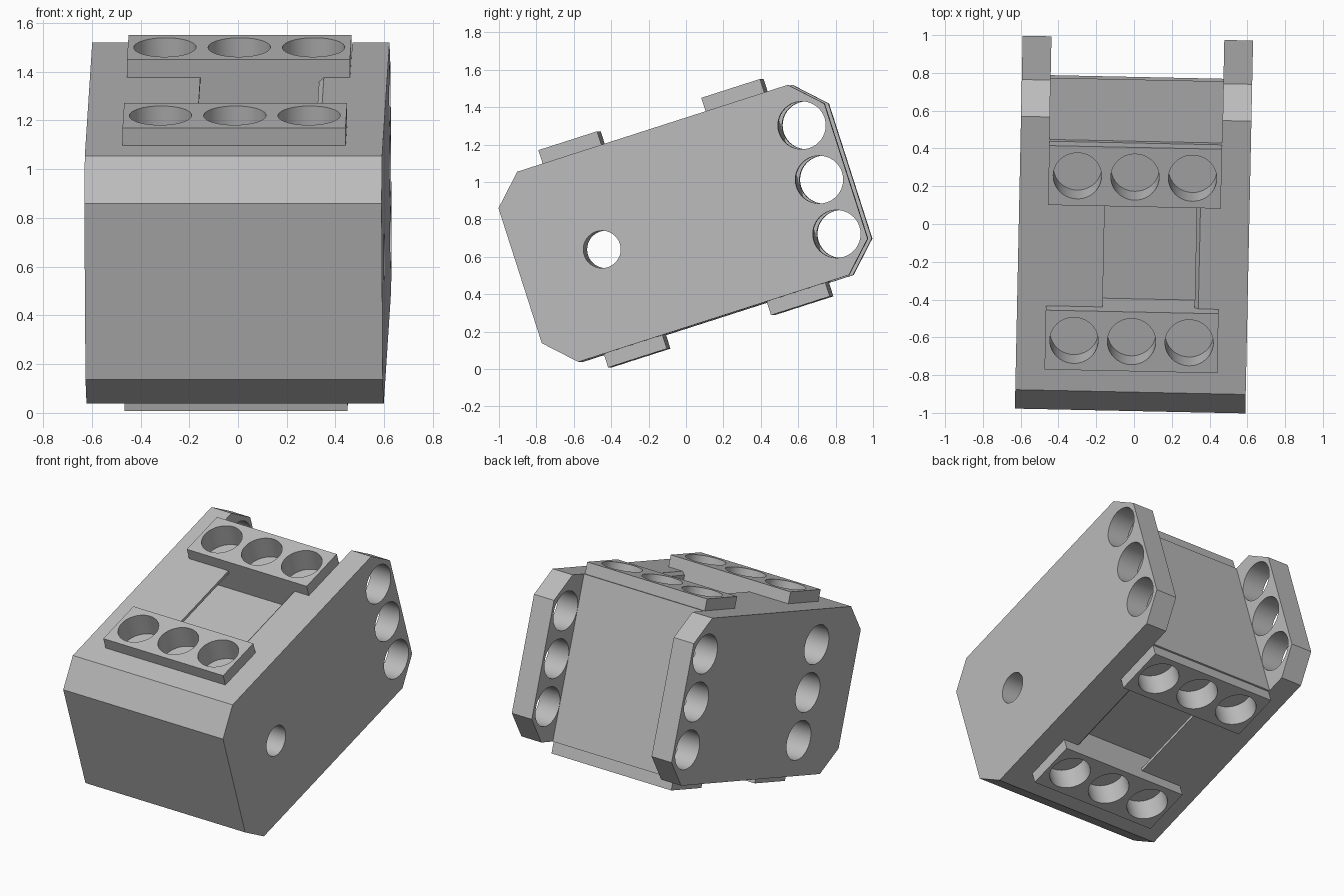
import bpy, bmesh, math
from mathutils import Matrix, Vector

cube = bpy.data.objects.get("Cube")
if cube:
    bpy.data.objects.remove(cube, do_unlink=True)

U = 0.305                       # spacing of the round holes
WIDTH = 2 * U                   # half width of the block
BACK, FRONT = 1.15, -0.68
LOW, HIGH = 0.208, 1.276
MID = (LOW + HIGH) / 2
PLATES = (-0.22, -0.22 + 3 * U)  # lengthwise plate centres
PLATE_HALF = 0.165
POSE = Matrix.Rotation(math.radians(-1.2), 4, 'Z') @ Matrix.Rotation(math.radians(17.8), 4, 'X')

grey = bpy.data.materials.new("light grey")
grey.use_nodes = True
grey.diffuse_color = (0.5, 0.5, 0.5, 1)
grey.node_tree.nodes["Principled BSDF"].inputs["Base Color"].default_value = grey.diffuse_color


def finish(name, bm):
    bmesh.ops.recalc_face_normals(bm, faces=bm.faces)
    bm.transform(POSE)
    mesh = bpy.data.meshes.new(name)
    bm.to_mesh(mesh)
    bm.free()
    mesh.materials.append(grey)
    obj = bpy.data.objects.new(name, mesh)
    bpy.context.collection.objects.link(obj)
    return obj


def prism(name, points, offset):
    bm = bmesh.new()
    face = bm.faces.new([bm.verts.new(p) for p in points])
    out = bmesh.ops.extrude_face_region(bm, geom=[face])
    moved = [g for g in out["geom"] if isinstance(g, bmesh.types.BMVert)]
    bmesh.ops.translate(bm, verts=moved, vec=Vector(offset))
    return finish(name, bm)


def box(name, a, b):
    pts = [(a[0], a[1], a[2]), (b[0], a[1], a[2]), (b[0], b[1], a[2]), (a[0], b[1], a[2])]
    return prism(name, pts, (0, 0, b[2] - a[2]))


def cylinder(centre, radius, length, axis):
    bm = bmesh.new()
    turn = Matrix.Rotation(math.pi / 2, 4, 'Y') if axis == 'X' else Matrix()
    bmesh.ops.create_cone(bm, cap_ends=True, segments=40, radius1=radius, radius2=radius,
                          depth=length, matrix=Matrix.Translation(centre) @ turn)
    return finish("hole_cutter", bm)


def cut(obj, cutter, keep=False):
    cutter.hide_render = True
    mod = obj.modifiers.new("cut", 'BOOLEAN')
    mod.operation, mod.solver, mod.object = 'DIFFERENCE', 'EXACT', cutter
    bpy.context.view_layer.objects.active = obj
    bpy.ops.object.modifier_apply(modifier=mod.name)
    if not keep:
        bpy.data.objects.remove(cutter, do_unlink=True)


# Main block with four bevelled corners
c = 0.155
outline = [(FRONT + c, LOW), (BACK - c, LOW), (BACK, LOW + c), (BACK, HIGH - c),
           (BACK - c, HIGH), (FRONT + c, HIGH), (FRONT, HIGH - c), (FRONT, LOW + c)]
body = prism("body", [(-WIDTH, v, w) for v, w in outline], (2 * WIDTH, 0, 0))

# Rear gap that leaves two side ears
cut(body, box("gap_cutter", (-1.5 * U, 0.87, -1), (1.5 * U, 2, 3)))

# Side holes: three through the ears, three blind ones on one side, one through the middle
for step in (-1, 0, 1):
    w = MID + step * U
    cut(body, cylinder((0, 1.0, w), 0.128, 3, 'X'))
    cut(body, cylinder((-WIDTH, PLATES[0], w), 0.128, 0.5, 'X'))
cut(body, cylinder((0, PLATES[0], MID), 0.1, 3, 'X'))

# Undercut pockets between the plates, above and below
start, end = PLATES[0] + PLATE_HALF, PLATES[1] - PLATE_HALF
pocket = [(-0.157, 0.05), (-0.157, -0.02), (-0.28, -0.152),
          (0.33, -0.152), (0.33, -0.02), (0.35, 0.0), (0.35, 0.05)]
for surface, sign in ((HIGH, 1), (LOW, -1)):
    pts = [(x, start, surface + sign * d) for x, d in pocket]
    cut(body, prism("pocket_cutter", pts, (0, end - start, 0)))

# Raised plates with three round sockets each, above and below
parts = [body]
for surface, sign, place in ((HIGH, 1, "top"), (LOW, -1, "bottom")):
    for centre, end_name in zip(PLATES, ("front", "rear")):
        outer = surface + sign * U / 4
        plate = box(f"{place}_{end_name}_plate",
                    (-1.5 * U, centre - PLATE_HALF, min(surface, outer)),
                    (1.5 * U, centre + PLATE_HALF, max(surface, outer)))
        for i in (-1, 0, 1):
            socket = cylinder((i * U, centre, outer), 0.128, U, 'Z')
            cut(plate, socket, keep=True)
            cut(body, socket)
        parts.append(plate)

# Smooth the round walls, keep flat faces sharp
bpy.ops.object.select_all(action='DESELECT')
for obj in parts:
    obj.select_set(True)
bpy.context.view_layer.objects.active = body
bpy.ops.object.shade_smooth_by_angle(angle=math.radians(25))
